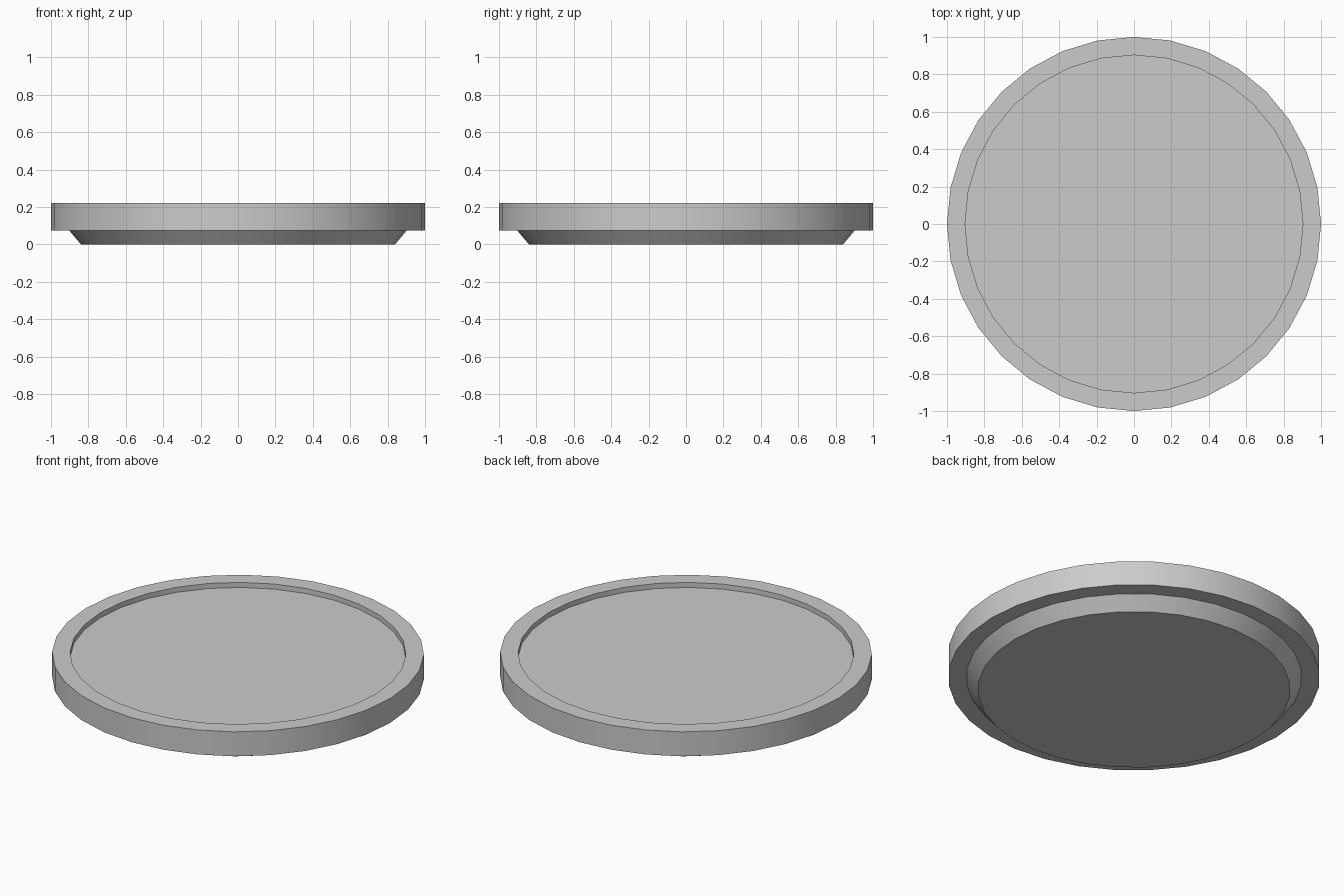
import bpy
import bmesh
from math import cos, sin, tau, radians

if "Cube" in bpy.data.objects:
    bpy.data.objects.remove(bpy.data.objects["Cube"])

SIDES = 32


def lathe(name, profile):
    """Spin (radius, z) points about z and cap both ends."""
    bm = bmesh.new()
    rings = [[bm.verts.new((r * cos(tau * i / SIDES), r * sin(tau * i / SIDES), z))
              for i in range(SIDES)] for r, z in profile]
    for low, high in zip(rings, rings[1:]):
        for i in range(SIDES):
            j = (i + 1) % SIDES
            bm.faces.new((low[i], low[j], high[j], high[i]))
    bm.faces.new(rings[0][::-1])
    bm.faces.new(rings[-1])
    mesh = bpy.data.meshes.new(name)
    bm.to_mesh(mesh)
    bm.free()
    obj = bpy.data.objects.new(name, mesh)
    bpy.context.collection.objects.link(obj)
    bpy.context.view_layer.objects.active = obj
    obj.select_set(True)
    bpy.ops.object.shade_smooth_by_angle(angle=radians(30))
    return obj


# Lid: tapered plug, overhanging rim, shallow recess in the top
lathe("lid", [
    (0.84, 0.0), (0.903, 0.075),
    (1.0, 0.075), (1.0, 0.22),
    (0.903, 0.22), (0.903, 0.19),
])
